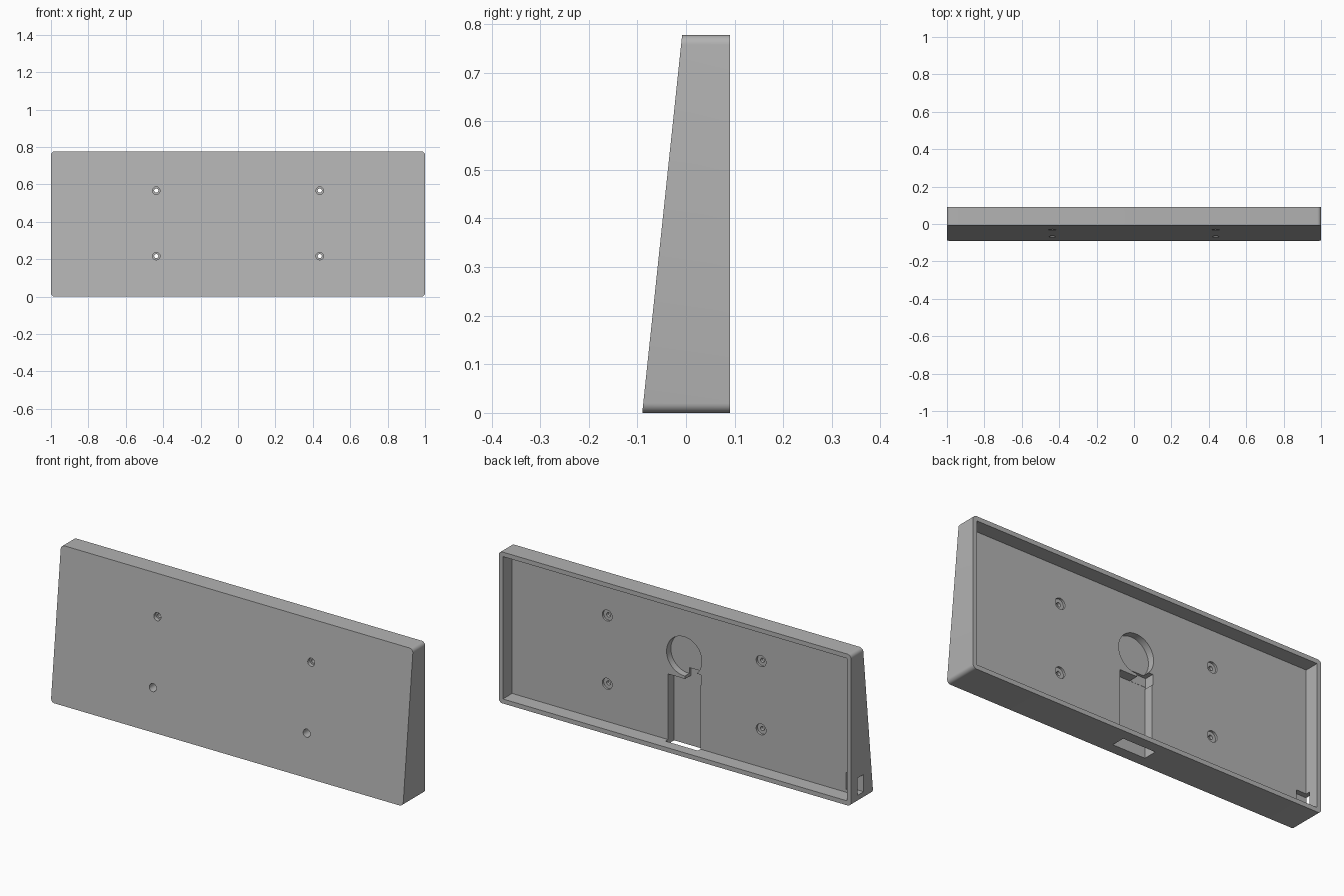
import bpy, bmesh, math
from mathutils import Matrix

old = bpy.data.objects.get("Cube")
if old:
    bpy.data.objects.remove(old, do_unlink=True)

H = 0.777                       # overall height
BACK, FLOOR = 0.09, 0.015       # open rim plane and recess floor
WALL = 0.023
SEAT = -0.012                   # depth where screw heads rest

grey = bpy.data.materials.new("matte grey")
grey.use_nodes = True
colour = (0.45, 0.45, 0.45, 1)
grey.diffuse_color = colour
grey.node_tree.nodes["Principled BSDF"].inputs["Base Color"].default_value = colour


def finish(name, bm):
    bmesh.ops.recalc_face_normals(bm, faces=bm.faces)
    mesh = bpy.data.meshes.new(name)
    bm.to_mesh(mesh)
    bm.free()
    mesh.materials.append(grey)
    ob = bpy.data.objects.new(name, mesh)
    bpy.context.collection.objects.link(ob)
    return ob


def box(name, x, y, z):
    bm = bmesh.new()
    bmesh.ops.create_cube(bm, size=1)
    for v in bm.verts:
        for i, (lo, hi) in enumerate((x, y, z)):
            v.co[i] = lo if v.co[i] < 0 else hi
    return finish(name, bm)


def cylinder(name, x, z, radius, y, sides=32):
    bm = bmesh.new()
    place = Matrix.Translation((x, sum(y) / 2, z)) @ Matrix.Rotation(math.pi / 2, 4, 'X')
    bmesh.ops.create_cone(bm, cap_ends=True, segments=sides, radius1=radius,
                          radius2=radius, depth=y[1] - y[0], matrix=place)
    return finish(name, bm)


def cut(target, cutter):
    cutter.hide_render = True
    mod = target.modifiers.new("cut", 'BOOLEAN')
    mod.operation, mod.solver, mod.object = 'DIFFERENCE', 'EXACT', cutter
    bpy.ops.object.select_all(action='DESELECT')
    bpy.context.view_layer.objects.active = target
    target.select_set(True)
    bpy.ops.object.modifier_apply(modifier=mod.name)
    bpy.data.objects.remove(cutter, do_unlink=True)


# Wedge body: rounded rectangle with a sloping front
bm = bmesh.new()
r, steps = 0.02, 6
outline = []
for quarter, (sx, sz) in enumerate(((1, 1), (-1, 1), (-1, -1), (1, -1))):
    for k in range(steps + 1):
        a = (quarter + k / steps) * math.pi / 2
        outline.append((sx * (1 - r) + r * math.cos(a),
                        H / 2 + sz * (H / 2 - r) + r * math.sin(a)))
back = [bm.verts.new((x, BACK, z)) for x, z in outline]
front = [bm.verts.new((x, -BACK + 0.082 * z / H, z)) for x, z in outline]
bm.faces.new(back)
bm.faces.new(front[::-1])
for i in range(len(outline)):
    j = (i + 1) % len(outline)
    bm.faces.new((back[i], front[i], front[j], back[j]))
housing = finish("wedge_housing", bm)

# Open recess at the back
cut(housing, box("recess", (WALL - 1, 1 - WALL), (FLOOR, 0.2), (WALL, H - WALL)))

# Round pocket, cable channel out of the bottom, and the passage joining them
cut(housing, cylinder("round_pocket", 0, 0.475, 0.1, (-0.02, 0.05), 64))
cut(housing, box("cable_channel", (-0.092, 0.092), (-0.035, 0.036), (-0.1, 0.36)))
cut(housing, box("cable_passage", (-0.096, -0.005), (-0.034, 0.04), (0.35, 0.405)))

# Port through the right side wall
cut(housing, box("side_port", (-1.1, -0.92), (-0.012, 0.036), (0.037, 0.125)))

# Four stepped screw holes
for x in (-0.437, 0.437):
    for z in (0.217, 0.567):
        cut(housing, cylinder("screw_hole", x, z, 0.011, (-0.2, 0.05)))
        cut(housing, cylinder("front_bore", x, z, 0.02, (-0.2, SEAT)))
        cut(housing, cylinder("back_bore", x, z, 0.028, (0.004, 0.05)))

bpy.ops.object.select_all(action='DESELECT')
housing.select_set(True)
bpy.context.view_layer.objects.active = housing
bpy.ops.object.shade_smooth_by_angle(angle=math.radians(30))
